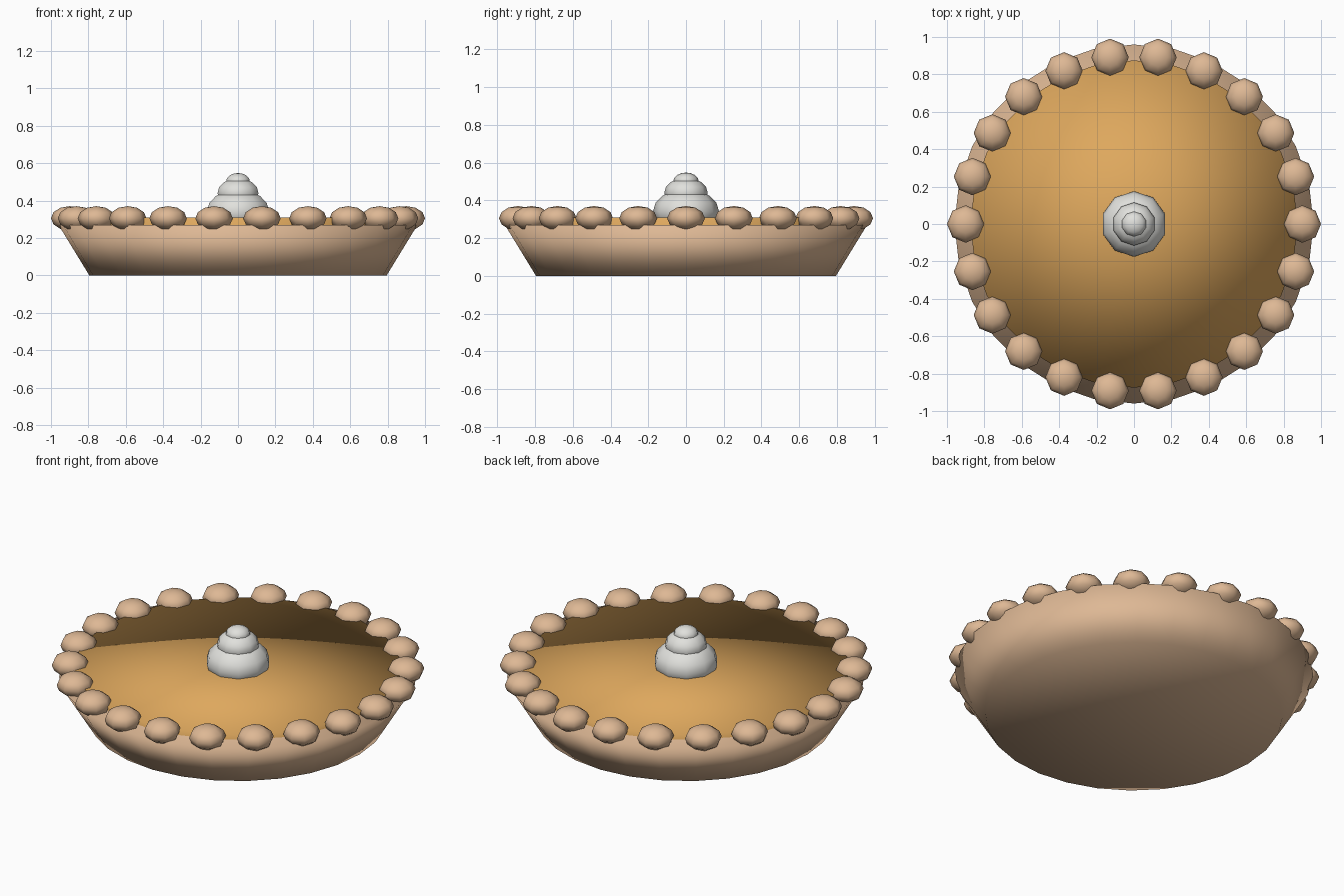
import bpy, bmesh, math

if "Cube" in bpy.data.objects:
    bpy.data.objects.remove(bpy.data.objects["Cube"])


def material(name, rgb):
    m = bpy.data.materials.new(name)
    m.diffuse_color = (*rgb, 1)
    m.use_nodes = True
    m.node_tree.nodes["Principled BSDF"].inputs["Base Color"].default_value = m.diffuse_color
    return m


CRUST = material("baked crust", (0.73, 0.48, 0.30))
FILLING = material("golden filling", (0.73, 0.39, 0.11))
CREAM = material("whipped cream", (0.75, 0.75, 0.72))


def finish(name, bm, mat):
    mesh = bpy.data.meshes.new(name)
    bm.to_mesh(mesh)
    bm.free()
    mesh.materials.append(mat)
    mesh.shade_smooth()
    ob = bpy.data.objects.new(name, mesh)
    bpy.context.collection.objects.link(ob)
    return ob


def tapered_disc(name, r_low, r_high, z_low, z_high, mat, sides=28):
    bm = bmesh.new()
    bmesh.ops.create_cone(bm, cap_ends=True, cap_tris=True, segments=sides,
                          radius1=r_low, radius2=r_high, depth=z_high - z_low)
    bmesh.ops.translate(bm, verts=bm.verts, vec=(0, 0, (z_low + z_high) / 2))
    return finish(name, bm, mat)


def blob(name, loc, radius, half_height, sides, rings, mat):
    bm = bmesh.new()
    bmesh.ops.create_uvsphere(bm, u_segments=sides, v_segments=rings, radius=radius)
    bmesh.ops.scale(bm, verts=bm.verts, vec=(1, 1, half_height / radius))
    bmesh.ops.translate(bm, verts=bm.verts, vec=loc)
    return finish(name, bm, mat)


# Crust shell and the filling set into it
tapered_disc("crust", 0.795, 0.96, 0.0, 0.27, CRUST)
tapered_disc("filling", 0.72, 0.875, 0.05, 0.31, FILLING)

# Crimped rim of dough beads
COUNT = 22
for i in range(COUNT):
    a = 2 * math.pi * i / COUNT
    blob(f"rim_bead_{i + 1}", (0.9 * math.cos(a), 0.9 * math.sin(a), 0.305),
         0.1, 0.065, 8, 6, CRUST)

# Cream swirl of three stacked dollops
for name, z, r, h in (("cream_base", 0.34, 0.175, 0.12),
                      ("cream_middle", 0.44, 0.115, 0.08),
                      ("cream_tip", 0.502, 0.067, 0.045)):
    blob(name, (0, 0, z), r, h, 10, 8, CREAM)
